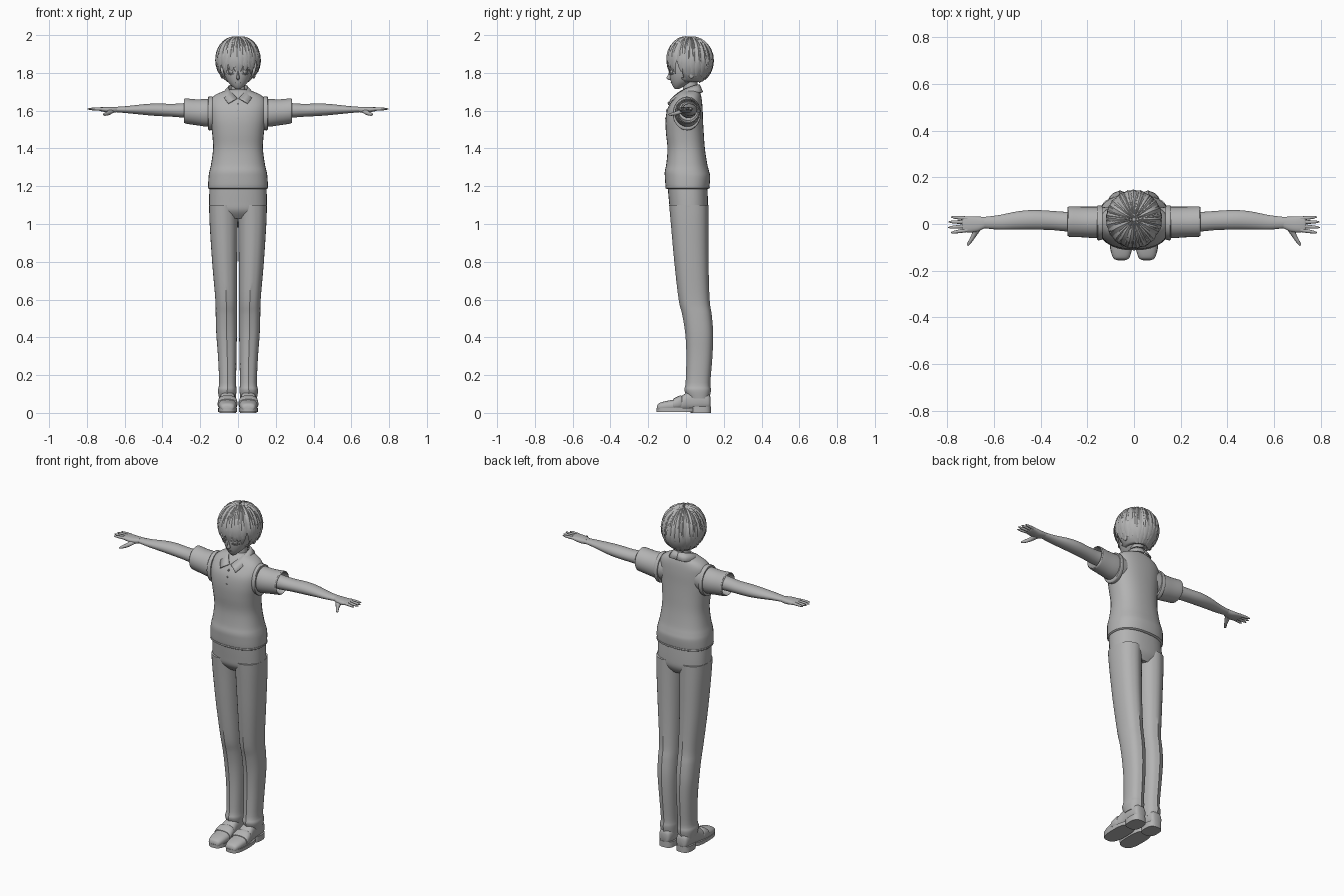
import bpy, bmesh, math, random
from math import sin, cos, pi, copysign
from mathutils import Vector

if "Cube" in bpy.data.objects:
    bpy.data.objects.remove(bpy.data.objects["Cube"])

random.seed(4)
grey = bpy.data.materials.new("plain_grey")
grey.use_nodes = True
grey.diffuse_color = (.45, .45, .45, 1)
grey.node_tree.nodes["Principled BSDF"].inputs["Base Color"].default_value = (.45, .45, .45, 1)


def finish(name, bm, mirror=False, solid=0, angle=40):
    """Turn a bmesh into a smooth shaded object, optionally mirrored across x."""
    bmesh.ops.recalc_face_normals(bm, faces=bm.faces[:])
    mesh = bpy.data.meshes.new(name)
    bm.to_mesh(mesh)
    bm.free()
    mesh.materials.append(grey)
    obj = bpy.data.objects.new(name, mesh)
    bpy.context.collection.objects.link(obj)
    if solid:
        mod = obj.modifiers.new("thickness", "SOLIDIFY")
        mod.thickness, mod.offset = solid, 0
    if mirror:
        mod = obj.modifiers.new("mirror", "MIRROR")
        mod.use_mirror_merge = False
    bpy.ops.object.select_all(action="DESELECT")
    obj.select_set(True)
    bpy.context.view_layer.objects.active = obj
    bpy.ops.object.shade_smooth_by_angle(angle=math.radians(angle))
    return obj


def spline(rings, steps):
    """Pass a smooth curve through rows of numbers."""
    out = []
    last = len(rings) - 1
    for i in range(last):
        p, q, r, s = (rings[min(max(k, 0), last)] for k in range(i - 1, i + 3))
        for j in range(steps):
            t = j / steps
            out.append([b + t * (c - a) / 2 + t * t * (a - 2.5 * b + 2 * c - d / 2)
                        + t ** 3 * (1.5 * (b - c) + (d - a) / 2)
                        for a, b, c, d in zip(p, q, r, s)])
    out.append(list(rings[-1]))
    return out


def loft(name, axis, rings, n=32, power=2, mirror=False, steps=4, crease=0):
    """Skin rounded sections: (position, low a, high a, low b, high b) along an axis."""
    bm = bmesh.new()
    loops = []
    for t, a0, a1, b0, b1 in spline(rings, steps):
        loop = []
        for k in range(n):
            g = 2 * pi * k / n
            u = copysign(abs(cos(g)) ** (2 / power), cos(g))
            v = copysign(abs(sin(g)) ** (2 / power), sin(g))
            a = (a0 + a1) / 2 + u * (a1 - a0) / 2
            b = (b0 + b1) / 2 + v * (b1 - b0) / 2
            if crease and k in (n // 4, 3 * n // 4):
                b += copysign(crease, v)
            co = {"x": (t, a, b), "y": (a, t, b), "z": (a, b, t)}[axis]
            loop.append(bm.verts.new(co))
        loops.append(loop)
    for lo, hi in zip(loops, loops[1:]):
        for k in range(n):
            m = (k + 1) % n
            bm.faces.new((lo[k], lo[m], hi[m], hi[k]))
    bm.faces.new(loops[0])
    bm.faces.new(loops[-1])
    return finish(name, bm, mirror)


def sym(z, w, front, back):
    """Ring centred on x = 0."""
    return (z, -w, w, front, back)


# Trousers
loft("trouser_seat", "z", [sym(1.03, .1, -.05, .09), sym(1.07, .147, -.082, .113),
     sym(1.12, .153, -.09, .116), sym(1.21, .15, -.098, .112)], power=2.4)
loft("trouser_leg", "z", [(.075, .012, .1, .015, .12), (.12, .008, .106, -.005, .128),
     (.16, .01, .1, .002, .125), (.3, .008, .106, .006, .136), (.42, .006, .115, 0, .14),
     (.52, .006, .118, -.016, .132), (.6, .005, .12, -.035, .121),
     (.8, .004, .137, -.058, .115), (1, .001, .15, -.076, .114),
     (1.1, -.002, .153, -.085, .114)], power=2.3, mirror=True, crease=.004)

# Vest with ribbed hem
loft("vest_body", "z", [sym(1.19, .154, -.1, .118), sym(1.2, .158, -.108, .124),
     sym(1.25, .156, -.112, .128), sym(1.28, .151, -.112, .122), sym(1.32, .142, -.104, .112),
     sym(1.4, .132, -.098, .1), sym(1.48, .137, -.106, .094), sym(1.55, .147, -.108, .09),
     sym(1.61, .152, -.098, .088), sym(1.655, .146, -.072, .084), sym(1.685, .118, -.05, .078),
     sym(1.705, .07, -.03, .07), sym(1.712, .045, -.015, .06)], power=2.4)
loft("vest_hem_welt", "z", [sym(1.185, .152, -.1, .116), sym(1.19, .159, -.109, .125),
     sym(1.198, .159, -.109, .125), sym(1.2, .155, -.105, .12)], power=2.4, steps=2)
loft("armhole_trim", "x", [(.135, -.066, .078, 1.498, 1.674), (.15, -.07, .08, 1.496, 1.674),
     (.158, -.067, .078, 1.5, 1.671), (.159, -.05, .07, 1.52, 1.65)], mirror=True, steps=2)

# Open short sleeves
loft("sleeve", "x", [(.1, -.05, .07, 1.52, 1.665), (.16, -.06, .074, 1.515, 1.662),
     (.22, -.057, .074, 1.523, 1.66), (.275, -.055, .076, 1.531, 1.665),
     (.281, -.053, .074, 1.533, 1.664), (.279, -.047, .068, 1.54, 1.658),
     (.2, -.04, .062, 1.548, 1.65)], mirror=True, steps=3)

# Arms, palms and fingers
loft("arm", "x", [(.18, -.03, .058, 1.56, 1.648), (.28, -.032, .052, 1.563, 1.64),
     (.35, -.026, .056, 1.568, 1.636), (.43, -.024, .06, 1.572, 1.638),
     (.5, -.024, .054, 1.578, 1.634), (.58, -.024, .038, 1.586, 1.625),
     (.645, -.018, .03, 1.592, 1.62), (.67, -.016, .028, 1.594, 1.618)], n=24, mirror=True)
loft("palm", "x", [(.64, -.018, .03, 1.592, 1.62), (.67, -.032, .032, 1.588, 1.62),
     (.7, -.036, .033, 1.592, 1.62), (.73, -.034, .032, 1.598, 1.618),
     (.738, -.028, .026, 1.602, 1.614)], n=24, power=2.5, mirror=True)
for i, (tip, y0, y1) in enumerate([(.785, .024, .03), (.795, .008, .009),
                                   (.797, -.009, -.015), (.785, -.026, -.037)]):
    rings = []
    for t, r in ((0, .0085), (.4, .008), (.8, .006), (1, .002)):
        y = y0 + t * (y1 - y0)
        rings.append((.715 + t * (tip - .715), y - r, y + r, 1.609 - r, 1.609 + r))
    loft("finger_%d" % (i + 1), "x", rings, n=12, mirror=True, steps=3)
loft("thumb", "y", [(-.094, .71, .714, 1.577, 1.581), (-.08, .697, .714, 1.573, 1.588),
     (-.05, .675, .698, 1.576, 1.598), (-.015, .65, .69, 1.588, 1.612)], n=12, mirror=True)

# Slip-on shoes
loft("shoe_upper", "y", [(-.154, .035, .075, .015, .035), (-.145, .02, .09, .01, .05),
     (-.11, .01, .1, .008, .062), (-.06, .007, .104, .008, .072), (-.02, .01, .102, .01, .092),
     (.02, .014, .096, .012, .115), (.08, .014, .096, .015, .12), (.12, .022, .09, .02, .1),
     (.13, .035, .075, .03, .08)], n=28, power=2.5, mirror=True)
loft("shoe_strap", "y", [(-.068, .006, .106, .02, .073), (-.06, .003, .108, .016, .079),
     (-.03, .004, .106, .016, .093), (-.022, .008, .102, .02, .09)], n=28, power=2.6,
     mirror=True, steps=2)


def sole(name, z0, z1, y0, y1, w):
    loft(name, "z", [(z0, .055 - w, .055 + w, y0, y1), (z1, .055 - w, .055 + w, y0, y1)],
         power=2.8, mirror=True, steps=1)


sole("shoe_sole", .006, .026, -.157, .05, .05)
sole("shoe_heel", 0, .034, .025, .132, .044)

# Neck, head and face
loft("neck", "z", [sym(1.66, .05, -.03, .07), sym(1.7, .04, -.018, .065),
     sym(1.74, .037, -.014, .06), sym(1.8, .04, -.02, .07)])
loft("head", "z", [sym(1.714, .012, -.058, -.038), sym(1.73, .032, -.07, -.005),
     sym(1.755, .055, -.08, .045), sym(1.79, .073, -.087, .085), sym(1.83, .082, -.088, .105),
     sym(1.9, .085, -.08, .115), sym(1.95, .065, -.045, .085)])
loft("nose", "z", [sym(1.762, .003, -.088, -.075), sym(1.772, .009, -.104, -.07),
     sym(1.79, .006, -.095, -.07), sym(1.815, .004, -.088, -.07)], n=12)
loft("ear", "x", [(.07, .015, .04, 1.775, 1.82), (.086, .012, .046, 1.77, 1.83),
     (.092, .02, .044, 1.78, 1.828)], n=16, mirror=True)


def face_strip(name, x0, x1, low, high, depth=.088, wide=.078):
    """Thin plate that follows the curve of the face."""
    bm = bmesh.new()
    rows = []
    for i in range(11):
        t = i / 10
        x = x0 + t * (x1 - x0)
        y = -depth * math.sqrt(1 - (x / wide) ** 2) - .003
        rows.append([bm.verts.new((x, y, f(t))) for f in (low, high)])
    for a, b in zip(rows, rows[1:]):
        bm.faces.new((a[0], b[0], b[1], a[1]))
    finish(name, bm, True, .005)


arch = lambda t: sin(pi * t)
face_strip("upper_lash", .014, .062, lambda t: 1.808 + .018 * arch(t), lambda t: 1.811 + .024 * arch(t))
face_strip("lower_lash", .02, .057, lambda t: 1.796 - .006 * arch(t), lambda t: 1.798 - .004 * arch(t))
face_strip("iris", .027, .049, lambda t: 1.808 - .015 * arch(t) ** .5, lambda t: 1.81 + .015 * arch(t) ** .5)
face_strip("mouth", 0, .014, lambda t: 1.747, lambda t: 1.749, .077, .05)

# Shirt collar: each half runs from the nape to a front point
bm = bmesh.new()
upper = spline([(0, .07, 1.738), (.036, .055, 1.735), (.05, .02, 1.724), (.036, -.035, 1.698),
                (.004, -.074, 1.665)], 4)
lower = spline([(0, .088, 1.698), (.05, .08, 1.696), (.08, .022, 1.692), (.074, -.05, 1.668),
                (.05, -.096, 1.638)], 4)
rows = [(bm.verts.new(a), bm.verts.new(b)) for a, b in zip(upper, lower)]
for a, b in zip(rows, rows[1:]):
    bm.faces.new((a[0], b[0], b[1], a[1]))
finish("shirt_collar", bm, True, .006)
for i, (z, y) in enumerate([(1.635, -.09), (1.6, -.101), (1.56, -.108)]):
    loft("button_%d" % (i + 1), "y", [(y - .004, -.005, .005, z - .005, z + .005),
         (y + .008, -.005, .005, z - .005, z + .005)], n=12, steps=1)

# Hair: an inner cap covered by pointed locks fanning out from the crown
CENTRE, SIZE = Vector((0, .02, 1.862)), Vector((.114, .119, .13))


def scalp(phi, az, grow=1):
    d = Vector((sin(phi) * cos(az), sin(phi) * sin(az), cos(phi)))
    return CENTRE + d * SIZE * grow


bm = bmesh.new()
bmesh.ops.create_uvsphere(bm, u_segments=32, v_segments=24, radius=1)
for v in bm.verts:
    v.co = CENTRE + v.co * SIZE * .96
gone = [f for f in bm.faces if f.calc_center_median().z < 1.755
        or (f.calc_center_median().y < -.02 and f.calc_center_median().z < 1.87)]
bmesh.ops.delete(bm, geom=gone, context="FACES")
finish("hair_cap", bm, solid=.004)


def lock(bm, az, end, width, lift, start=.06):
    """One lock with a diamond section, swirling a little and tapering to a tip."""
    sections, steps = [], 9
    swirl = random.uniform(-.12, .16)
    for i in range(steps + 1):
        t = i / steps
        a, phi = az + swirl * t, start + t * (end - start)
        mid = scalp(phi, a, .98 + lift * t)
        out = (mid - CENTRE).normalized()
        side = Vector((-sin(a), cos(a), 0)) * width * (.1 + sin(pi * min(1, t * .97) ** 1.25))
        thick = .009 * sin(pi * (.15 + .8 * t))
        corners = (mid - side, mid + out * thick, mid + side, mid - out * thick)
        sections.append([bm.verts.new(c) for c in corners])
    for p, q in zip(sections, sections[1:]):
        for k in range(4):
            m = (k + 1) % 4
            bm.faces.new((p[k], p[m], q[m], q[k]))
    bm.faces.new(sections[0])
    bm.faces.new(sections[-1])


bm = bmesh.new()
for layer, (count, width, lift, trim) in enumerate([(26, .021, .02, 0), (22, .021, .05, .25),
                                                    (14, .019, .06, .7)]):
    for i in range(count):
        az = 2 * pi * (i + layer / 2) / count
        back = sin(az)  # locks are longest at the nape, shortest over the brow
        end = 2.22 + (.38 if back > 0 else .26) * back
        lock(bm, az, end - trim + random.uniform(-.1, .1), width, lift)
finish("hair_locks", bm, angle=35)
